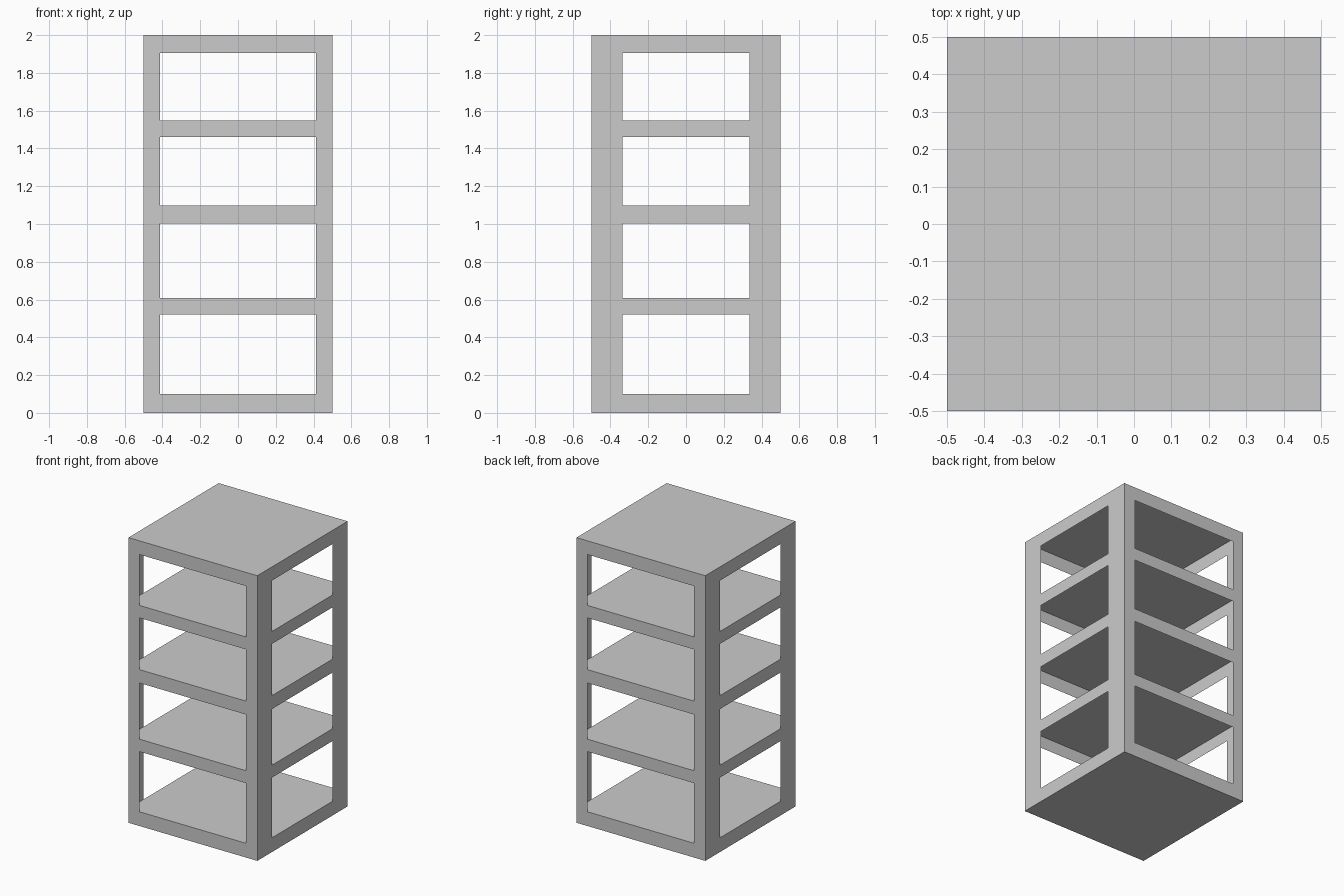
import bpy, bmesh

if "Cube" in bpy.data.objects:
    bpy.data.objects.remove(bpy.data.objects["Cube"])

POST_X, POST_Y = 0.413, 0.335      # inner edges of the corner posts
BAYS = [(0.10, 0.522), (0.609, 1.003), (1.097, 1.46), (1.547, 1.904)]
LEVELS = [0.0] + [z for bay in BAYS for z in bay] + [2.0]


def make_object(name, bm):
    mesh = bpy.data.meshes.new(name)
    bm.to_mesh(mesh)
    bm.free()
    obj = bpy.data.objects.new(name, mesh)
    bpy.context.collection.objects.link(obj)


def add_quad(bm, points):
    bm.faces.new([bm.verts.new(p) for p in points])


def add_level(bm, z):
    add_quad(bm, [(-0.5, -0.5, z), (0.5, -0.5, z), (0.5, 0.5, z), (-0.5, 0.5, z)])


def add_wall(bm, post, place):
    # Sheet wall: 3 columns by 9 rows, bay openings left out
    cols = [-0.5, -post, post, 0.5]
    for c in range(3):
        for r in range(len(LEVELS) - 1):
            if c == 1 and r % 2 == 1:
                continue
            a, b, z0, z1 = cols[c], cols[c + 1], LEVELS[r], LEVELS[r + 1]
            add_quad(bm, [place(a, z0), place(b, z0), place(b, z1), place(a, z1)])


# Thin outer shell: four open-framed walls, roof and base
bm = bmesh.new()
add_wall(bm, POST_X, lambda u, z: (u, -0.5, z))
add_wall(bm, POST_X, lambda u, z: (-u, 0.5, z))
add_wall(bm, POST_Y, lambda u, z: (0.5, u, z))
add_wall(bm, POST_Y, lambda u, z: (-0.5, -u, z))
add_level(bm, 0.0)
add_level(bm, 2.0)
bmesh.ops.remove_doubles(bm, verts=bm.verts, dist=0.0001)
bmesh.ops.recalc_face_normals(bm, faces=bm.faces)
make_object("outer_frame", bm)

# Shelf sheets level with the lower edge of each bay
for i, (z, _) in enumerate(BAYS):
    bm = bmesh.new()
    add_level(bm, z)
    make_object(f"shelf_{i + 1}", bm)
